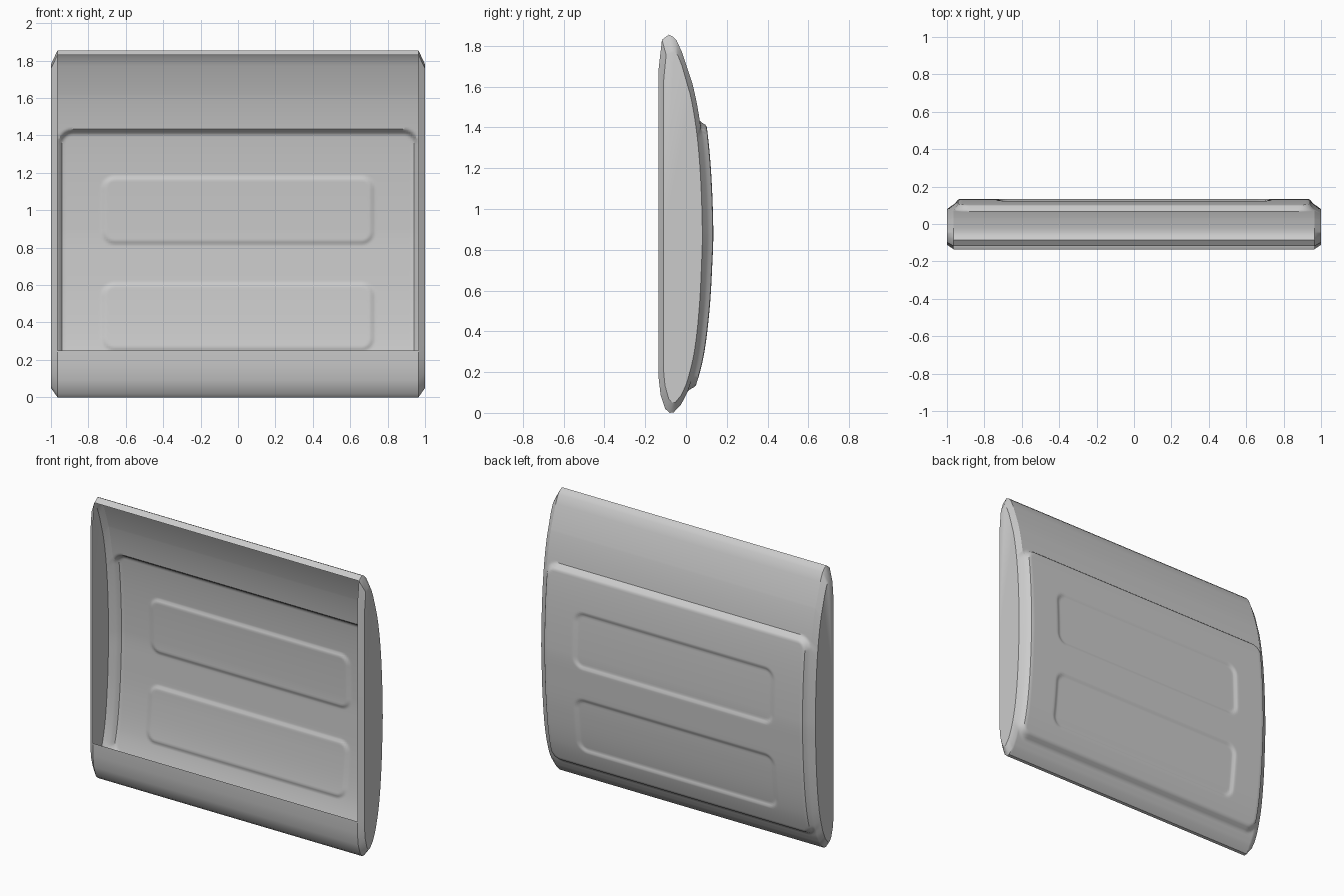
import bpy, bmesh, math

if "Cube" in bpy.data.objects:
    bpy.data.objects.remove(bpy.data.objects["Cube"])

# Base cross-section (y, z): front lip, round the bottom, up the back, over the top
LIP = [(-.135, .25), (-.134, .17), (-.125, .09), (-.102, .02), (-.08, 0), (-.06, .003), (-.025, .04)]
BACK = [(-.025, .04), (.01, .11), (.055, .27), (.085, .5), (.1, .75), (.104, .9),
        (.092, 1.2), (.068, 1.43), (.03, 1.62)]
TOP = [(-.02, 1.77), (-.045, 1.825), (-.065, 1.845), (-.085, 1.855), (-.118, 1.83)]
END_X = .965


def back_y(z):
    """Smooth (Hermite) interpolation of the back curve."""
    pts = BACK + TOP[:1]
    n = len(pts)
    i = max(j for j in range(n - 1) if pts[j][1] <= z + 1e-9)

    def slope(j):
        a, b = pts[max(j - 1, 0)], pts[min(j + 1, n - 1)]
        return (b[0] - a[0]) / (b[1] - a[1])
    (y0, z0), (y1, z1) = pts[i], pts[i + 1]
    h = z1 - z0
    t = (z - z0) / h
    return ((2*t**3 - 3*t**2 + 1) * y0 + (t**3 - 2*t**2 + t) * h * slope(i)
            + (3*t**2 - 2*t**3) * y1 + (t**3 - t**2) * h * slope(i + 1))


def mask(x, z, cz, hx, hz, r, ramp):
    """0 outside a rounded rectangle, rising to 1 inside it."""
    dx, dz = abs(x) - hx + r, abs(z - cz) - hz + r
    d = math.hypot(max(dx, 0), max(dz, 0)) + min(max(dx, dz), 0) - r
    t = min(max(-d / ramp, 0), 1)
    return t * t * (3 - 2 * t)


def relief(x, z):
    """Raised back panel with two shallow recesses."""
    y = .03 * mask(x, z, .77, END_X, .665, .08, .03)
    for cz in (1.0, .43):
        y -= .01 * mask(x, z, cz, .73, .185, .07, .022)
    return y


rows = ([(p, False) for p in LIP]
        + [((back_y(.06 + .011 * i), .06 + .011 * i), True) for i in range(143)]
        + [(p, False) for p in TOP])
COLS = 161
xs = [-END_X + 2 * END_X * i / (COLS - 1) for i in range(COLS)]

# Open-fronted shell
bm = bmesh.new()
grid = [[bm.verts.new((x, y + (relief(x, z) if on_back else 0), z))
         for (y, z), on_back in rows] for x in xs]
for a, b in zip(grid, grid[1:]):
    for j in range(len(rows) - 1):
        bm.faces.new((a[j], b[j], b[j + 1], a[j + 1]))

# Chamfered, closed ends
for side, col in ((-1, grid[0]), (1, grid[-1])):
    loop = col + [bm.verts.new((side * END_X, -.135, z)) for z in (1.68, .9)]
    cap = [bm.verts.new((side, -.015 + (v.co.y + .015) * .8, .05 + v.co.z * .9326)) for v in loop]
    n = len(loop)
    for i in range(n):
        k = (i + 1) % n
        bm.faces.new((loop[i], loop[k], cap[k], cap[i]))
    bm.faces.new(cap)

bmesh.ops.recalc_face_normals(bm, faces=bm.faces[:])
mesh = bpy.data.meshes.new("back_shell")
bm.to_mesh(mesh)
bm.free()
shell = bpy.data.objects.new("back_shell", mesh)
bpy.context.collection.objects.link(shell)
bpy.context.view_layer.objects.active = shell
shell.select_set(True)
bpy.ops.object.shade_smooth_by_angle(angle=math.radians(32))
